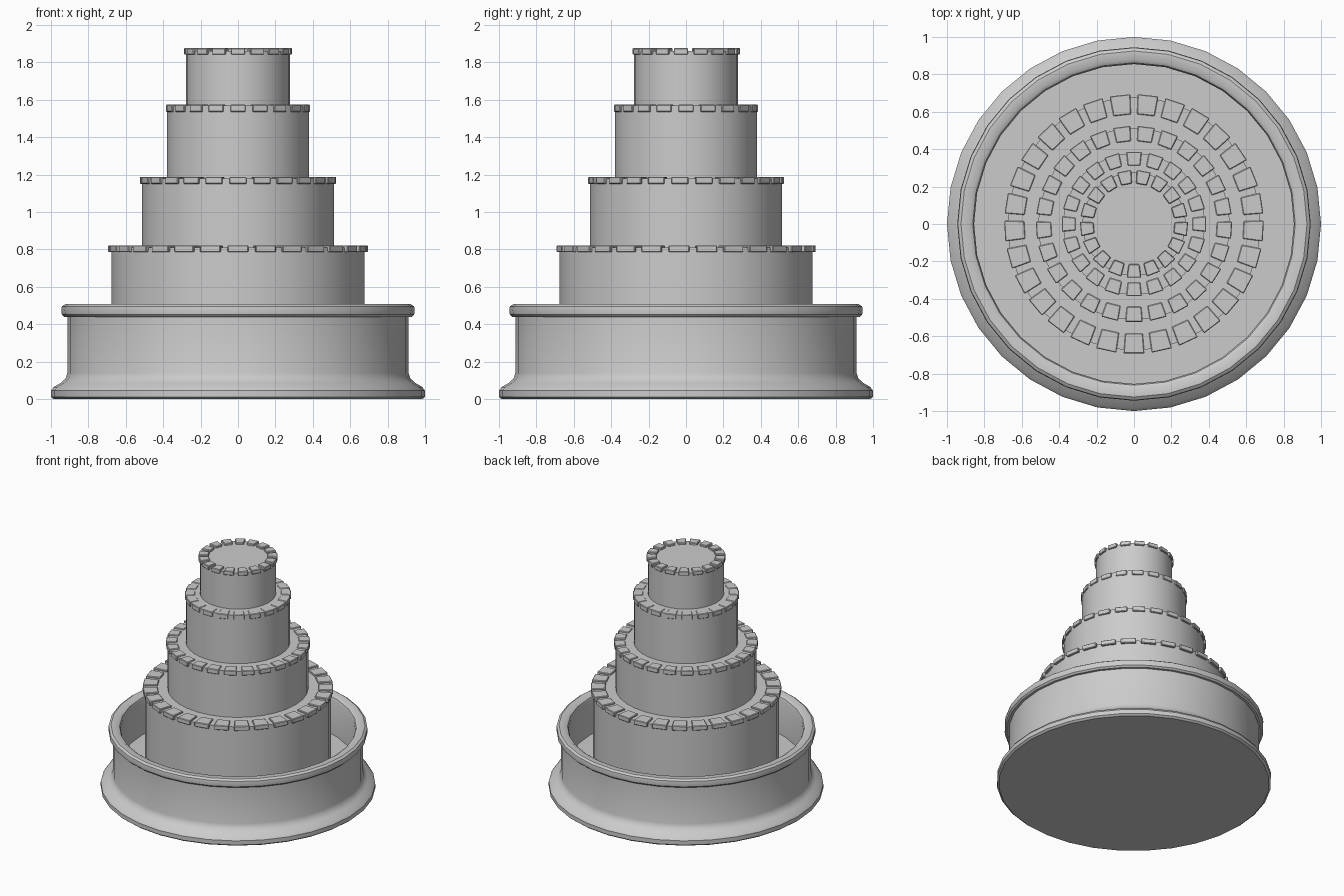
import bpy, bmesh, math
from math import pi, sin, cos

if "Cube" in bpy.data.objects:
    bpy.data.objects.remove(bpy.data.objects["Cube"])


def finish(name, bm, angle=35):
    bmesh.ops.recalc_face_normals(bm, faces=bm.faces)
    me = bpy.data.meshes.new(name)
    bm.to_mesh(me)
    bm.free()
    ob = bpy.data.objects.new(name, me)
    bpy.context.collection.objects.link(ob)
    bpy.ops.object.select_all(action='DESELECT')
    ob.select_set(True)
    bpy.context.view_layer.objects.active = ob
    bpy.ops.object.shade_smooth_by_angle(angle=math.radians(angle))
    return ob


def lathe(name, profile, n=32):
    """Revolve (radius, z) points; the two open ends are capped."""
    bm = bmesh.new()
    rings = [[bm.verts.new((r * cos(2 * pi * i / n), r * sin(2 * pi * i / n), z))
              for i in range(n)] for r, z in profile]
    for a, b in zip(rings, rings[1:]):
        for i in range(n):
            j = (i + 1) % n
            bm.faces.new((a[i], a[j], b[j], b[i]))
    bm.faces.new(rings[0])
    bm.faces.new(rings[-1])
    return finish(name, bm)


def stone_ring(name, count, r_in, r_out, z0, z1, fill):
    """Ring of wedge-shaped, softly bevelled edging stones."""
    bm = bmesh.new()
    half = fill * pi / count
    for k in range(count):
        a = -pi / 2 + 2 * pi * k / count
        c, s = cos(a), sin(a)
        vs = []
        for z in (z0, z1):
            for r, sign in ((r_in, -1), (r_out, -1), (r_out, 1), (r_in, 1)):
                t = sign * r * math.tan(half)
                vs.append(bm.verts.new((r * c - t * s, r * s + t * c, z)))
        for f in ((3, 2, 1, 0), (4, 5, 6, 7), (0, 1, 5, 4),
                  (1, 2, 6, 5), (2, 3, 7, 6), (3, 0, 4, 7)):
            bm.faces.new([vs[i] for i in f])
    bmesh.ops.bevel(bm, geom=bm.edges[:], offset=0.004, segments=1,
                    affect='EDGES', profile=0.5)
    return finish(name, bm, 30)


# Basin with flared foot, rolled rim and recessed floor
lathe("basin", [
    (0.985, 0), (1.0, 0.012), (1.0, 0.045), (0.985, 0.065), (0.945, 0.088),
    (0.922, 0.11), (0.912, 0.14), (0.912, 0.44), (0.93, 0.44), (0.942, 0.452),
    (0.945, 0.475), (0.942, 0.495), (0.925, 0.507), (0.88, 0.507),
    (0.862, 0.495), (0.855, 0.475), (0.855, 0.2)])

# Stacked tiers: radius, bottom, top, stone count, stone inner/outer radius, stone z, fill
tiers = [
    (0.677, 0.19, 0.81, 29, 0.585, 0.692, 0.785, 0.822, 0.74),
    (0.513, 0.80, 1.18, 25, 0.442, 0.523, 1.15, 1.188, 0.70),
    (0.380, 1.17, 1.57, 20, 0.312, 0.386, 1.535, 1.574, 0.68),
    (0.277, 1.56, 1.86, 17, 0.215, 0.287, 1.842, 1.876, 0.72),
]
for i, (r, z0, z1, n, ri, ro, s0, s1, fill) in enumerate(tiers, 1):
    lathe(f"tier_{i}", [(r, z0), (r, z1)], 32)
    stone_ring(f"edging_stones_{i}", n, ri, ro, s0, s1, fill)
